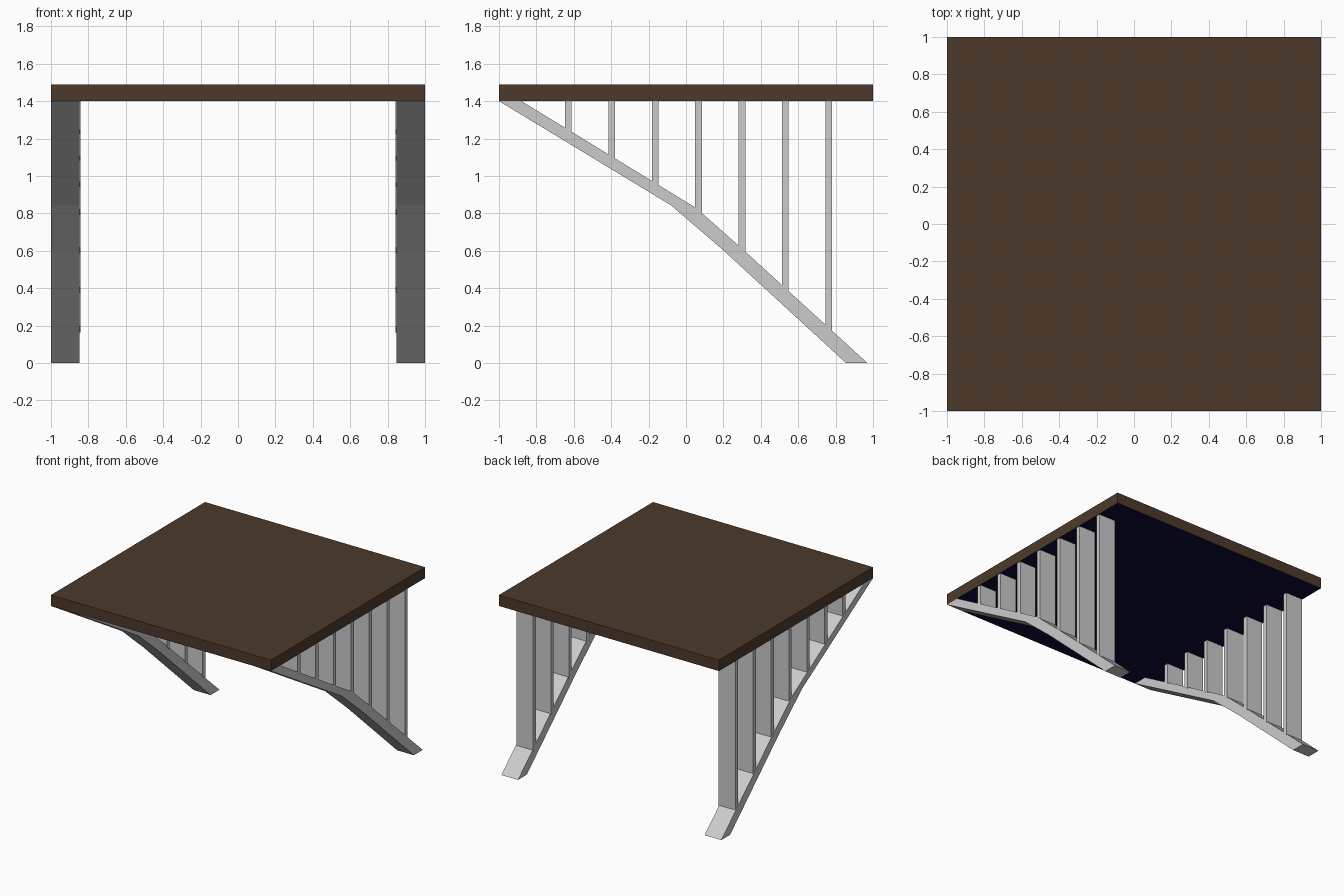
import bpy, bmesh

if "Cube" in bpy.data.objects:
    bpy.data.objects.remove(bpy.data.objects["Cube"])

TOP_Z, THICK = 1.40, 0.09


def make_object(name, bm, mirror=False):
    bmesh.ops.recalc_face_normals(bm, faces=bm.faces)
    mesh = bpy.data.meshes.new(name)
    bm.to_mesh(mesh)
    bm.free()
    obj = bpy.data.objects.new(name, mesh)
    bpy.context.collection.objects.link(obj)
    if mirror:
        obj.modifiers.new("Mirror", 'MIRROR').use_axis[0] = True
    return obj


def add_prism(bm, profile, x0, x1):
    """Extrude a closed (y, z) profile from x0 to x1."""
    face = bm.faces.new([bm.verts.new((x0, y, z)) for y, z in profile])
    ext = bmesh.ops.extrude_face_region(bm, geom=[face])
    verts = [g for g in ext["geom"] if isinstance(g, bmesh.types.BMVert)]
    bmesh.ops.translate(bm, verts=verts, vec=(x1 - x0, 0, 0))


def material(name, colour):
    mat = bpy.data.materials.new(name)
    mat.diffuse_color = colour
    mat.use_nodes = True
    mat.node_tree.nodes["Principled BSDF"].inputs["Base Color"].default_value = mat.diffuse_color
    return mat


# Slab: brown with a dark blue underside
bm = bmesh.new()
add_prism(bm, [(-1, TOP_Z), (1, TOP_Z), (1, TOP_Z + THICK), (-1, TOP_Z + THICK)], -1, 1)
slab = make_object("slab", bm)
slab.data.materials.append(material("brown", (0.075, 0.042, 0.024, 1)))
slab.data.materials.append(material("dark_blue", (0.004, 0.003, 0.035, 1)))
for p in slab.data.polygons:
    if p.normal.z < -0.5:
        p.material_index = 1

# Bent sloping rails along both sides
upper = [(-0.88, TOP_Z), (0.055, 0.828), (0.31, 0.602), (0.97, 0.0)]
lower = [(0.855, 0.0), (0.2, 0.602), (-0.08, 0.843), (-1.0, TOP_Z)]
bm = bmesh.new()
add_prism(bm, upper + lower, 0.848, 1.0)
make_object("sloping_rails", bm, mirror=True)


def rail_height(y):
    for (y0, z0), (y1, z1) in zip(upper, upper[1:]):
        if y <= y1:
            return z0 + (z1 - z0) * (y - y0) / (y1 - y0)


# Upright slats, cut to follow the rail slope
bm = bmesh.new()
for i in range(7):
    y0 = -0.647 + i * 0.232
    y1 = y0 + 0.036
    add_prism(bm, [(y0, rail_height(y0) - 0.01), (y1, rail_height(y1) - 0.01),
                   (y1, TOP_Z), (y0, TOP_Z)], 0.843, 0.995)
make_object("upright_slats", bm, mirror=True)
